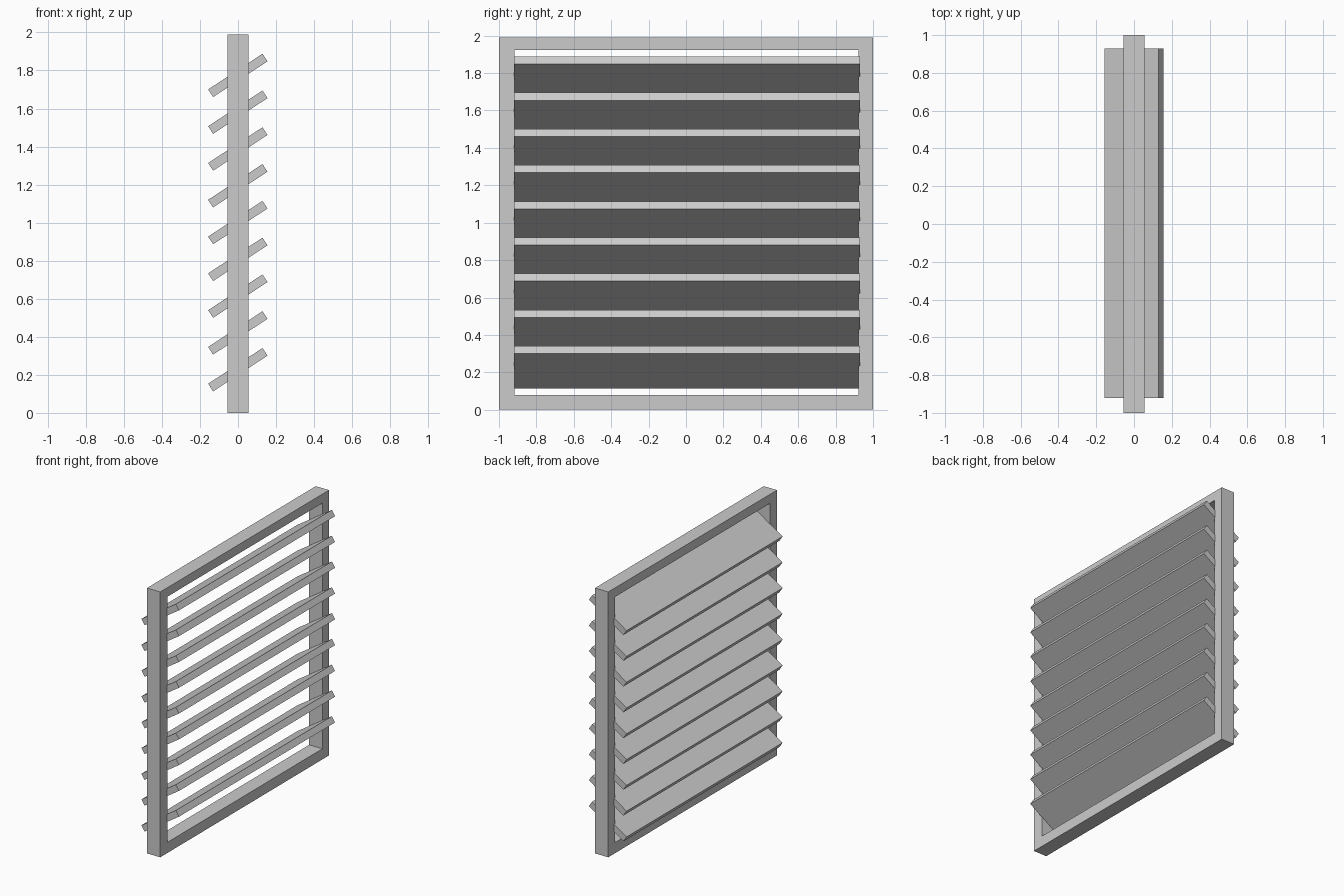
import bpy
from math import radians

if "Cube" in bpy.data.objects:
    bpy.data.objects.remove(bpy.data.objects["Cube"])


def box(name, size, loc, tilt=0.0):
    bpy.ops.mesh.primitive_cube_add(size=1, location=loc, rotation=(0, -tilt, 0))
    ob = bpy.context.object
    ob.name = name
    ob.scale = size
    return ob


# Rectangular frame as one ring: outer and inner rectangles in (y, z), extruded in x
DEPTH, TOP = 0.055, 1.99
outer = [(-1, 0), (1, 0), (1, TOP), (-1, TOP)]
inner = [(-0.916, 0.08), (0.922, 0.08), (0.922, 1.922), (-0.916, 1.922)]
verts = [(x, y, z) for x in (-DEPTH, DEPTH) for y, z in outer + inner]
faces = []
for i in range(4):
    j = (i + 1) % 4
    faces += [(i, i + 4, j + 4, j),                  # back ring
              (i + 8, j + 8, j + 12, i + 12),        # front ring
              (i, j, j + 8, i + 8),                  # outer wall
              (i + 4, i + 12, j + 12, j + 4)]        # inner wall
mesh = bpy.data.meshes.new("frame")
mesh.from_pydata(verts, [], faces)
bpy.context.collection.objects.link(bpy.data.objects.new("frame", mesh))

# Nine tilted slats, ends let into the side rails
COUNT, LOW, STEP = 9, 0.227, 0.1934
for i in range(COUNT):
    box(f"slat_{i + 1}", (0.342, 1.849, 0.048),
        (-0.001, 0.0045, LOW + i * STEP), radians(33.3))
